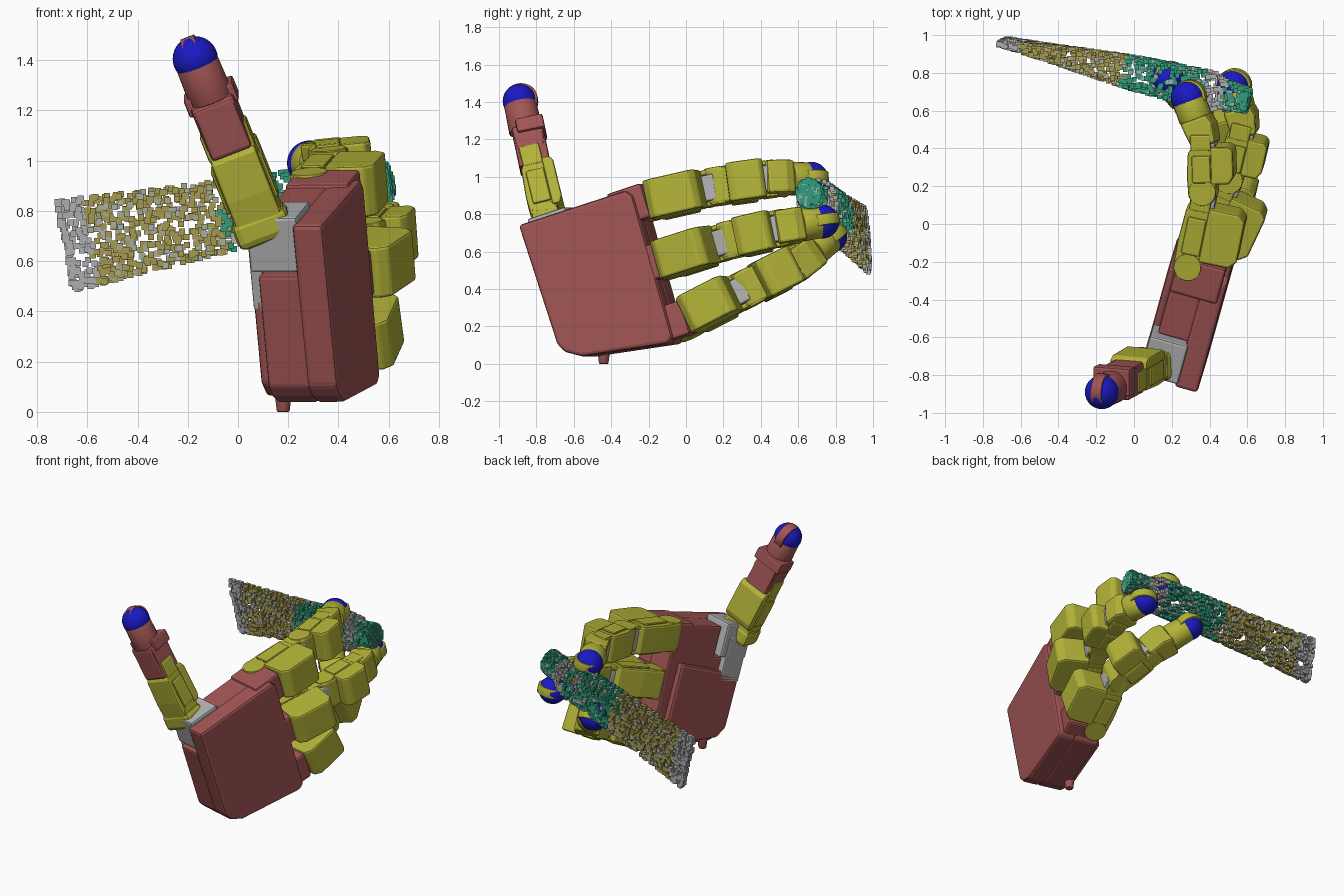
import bpy, bmesh, math, random
from mathutils import Vector as V, Matrix

if "Cube" in bpy.data.objects:
    bpy.data.objects.remove(bpy.data.objects["Cube"])
random.seed(4)


def material(name, rgb):
    m = bpy.data.materials.new(name)
    m.diffuse_color = (*rgb, 1)
    m.use_nodes = True
    m.node_tree.nodes["Principled BSDF"].inputs["Base Color"].default_value = m.diffuse_color
    return m


RED = material("red", (0.36, 0.09, 0.09))
YELLOW = material("yellow", (0.45, 0.45, 0.04))
GREY = material("grey", (0.45, 0.45, 0.45))
BLUE = material("blue", (0.01, 0.01, 0.55))


def frame(p, q, hint):
    """Local z runs p to q, y follows hint, x is the palm side."""
    z = (V(q) - V(p)).normalized()
    h = V(hint)
    y = (h - z * h.dot(z)).normalized()
    x = y.cross(z)
    m = Matrix((x, y, z)).transposed().to_4x4()
    m.translation = V(p)
    return m


def finish(name, bm, mat, m=None, bevel=0.0):
    bmesh.ops.recalc_face_normals(bm, faces=bm.faces[:])
    me = bpy.data.meshes.new(name)
    bm.to_mesh(me)
    bm.free()
    me.materials.append(mat)
    ob = bpy.data.objects.new(name, me)
    bpy.context.collection.objects.link(ob)
    if m is not None:
        ob.matrix_world = m
    if bevel:
        b = ob.modifiers.new("bevel", 'BEVEL')
        b.width, b.segments, b.limit_method = bevel, 2, 'ANGLE'
    return ob


def prism(name, profile, depth, axis, mat, m, bevel=0.012):
    """Extrude a profile along local y (profile x,z) or x (profile y,z)."""
    bm = bmesh.new()
    lo, hi = depth
    place = (lambda a, b, d: (a, d, b)) if axis == 'Y' else (lambda a, b, d: (d, a, b))
    f = bm.faces.new([bm.verts.new(place(a, b, lo)) for a, b in profile])
    r = bmesh.ops.extrude_face_region(bm, geom=[f])
    vs = [v for v in r['geom'] if isinstance(v, bmesh.types.BMVert)]
    bmesh.ops.translate(bm, verts=vs, vec=place(0, 0, hi - lo))
    return finish(name, bm, mat, m, bevel)


def box(name, c, s, mat, m, bevel=0.01):
    x, z = s[0] / 2, s[2] / 2
    prof = [(c[0] - x, c[2] - z), (c[0] + x, c[2] - z), (c[0] + x, c[2] + z), (c[0] - x, c[2] + z)]
    prism(name, prof, (c[1] - s[1] / 2, c[1] + s[1] / 2), 'Y', mat, m, bevel)


def disc(name, c, r, length, mat, m, axis='Y', r2=None):
    bm = bmesh.new()
    rot = Matrix.Rotation(math.pi / 2, 4, 'X') if axis == 'Y' else Matrix()
    bmesh.ops.create_cone(bm, cap_ends=True, segments=28, radius1=r, radius2=r2 or r,
                          depth=length, matrix=Matrix.Translation(c) @ rot)
    for f in bm.faces:
        f.smooth = len(f.verts) == 4
    finish(name, bm, mat, m, 0.004)


def ball(name, p, r):
    bm = bmesh.new()
    bmesh.ops.create_uvsphere(bm, u_segments=28, v_segments=16, radius=r)
    for f in bm.faces:
        f.smooth = True
    finish(name, bm, BLUE, Matrix.Translation(p))


def motor_link(name, p, q, hint, bulk, mat=YELLOW):
    """Link with rounded knuckles and a motor housing on its back."""
    m = frame(p, q, hint)
    L = (V(q) - V(p)).length
    prism(name, [(.05, -.07), (.075, -.02), (.08, L * .3), (.07, L * .72), (.05, L * .8), (-.06, L * .8),
                 (-.08, L * .25), (-.07, -.03), (-.04, -.07)], (-.095, .095), 'Y', mat, m)
    prism(name + "_housing", [(-.05, .04), (-.05, L * .82), (-bulk * .85, L * .82), (-bulk, L * .74),
                              (-bulk, .08), (-bulk * .85, .04)], (-.105, .105), 'Y', mat, m, .012)
    # fork arms, side covers and the grey bracket at the far joint
    for s in (-1, 1):
        box(name + "_fork", (0, s * .085, L * .9), (.11, .028, L * .3), mat, m)
        box(name + "_cover", (0, s * .1, L * .42), (.10, .02, L * .5), mat, m)
    box(name + "_bracket", (-.01, 0, L * .88), (.13, .14, L * .2), GREY, m)
    disc(name + "_pivot", (0, 0, 0), .072, .2, mat, m)


def tip_link(name, p, q, hint, mat):
    m = frame(p, q, hint)
    L = (V(q) - V(p)).length
    prism(name, [(.06, -.06), (.075, L * .45), (-.075, L * .45), (-.09, L * .2), (-.07, -.06)],
          (-.09, .09), 'Y', mat, m, .015)
    disc(name + "_collar", (0, 0, L * .68), .09, L * .5, mat, m, 'Z', .087)
    ball(name + "_ball", q, .09)
    disc(name + "_strap", (-.008, 0, L), .091, .06, mat, m)


# palm frame
O = V((.29, -.22, .51))
UP = V((-.09, -.3, .945)).normalized()
P = frame(O, O + V((.25, .9, .3)), UP)
FWD = P.to_3x3() @ V((0, 0, 1))

# palm: tapered back slab, front half notched at the wrist for the thumb motor
prism("palm_back", [(.415, -.54), (.41, .08), (.37, .11), (-.42, .09), (-.44, .05), (-.36, -.42),
                    (-.31, -.5), (-.26, -.53)], (-.226, -.10), 'X', RED, P, .018)
prism("palm_front", [(.20, -.53), (.20, -.28), (.41, -.28), (.41, .08), (.37, .11), (-.42, .09), (-.44, .05),
                     (-.36, -.42), (-.31, -.5), (-.26, -.53)], (-.11, .06), 'X', RED, P, .012)
prism("palm_pad", [(.10, -.5), (.16, .02), (-.40, .02), (-.33, -.44), (-.26, -.5)],
      (.05, .10), 'X', RED, P, .02)
disc("cable_plug", (.18, -.44, .06), .025, .12, RED, None, 'Z', .04)

# fingers as joint paths: knuckle, middle joint, end joint, ball centre; then housing depths
fingers = {
    "index": ([(.29, -.21, .86), (.37, .18, .95), (.36, .47, .99), (.285, .67, .99)], .25, .17),
    "middle": ([(.34, -.11, .55), (.51, .25, .665), (.575, .53, .73), (.525, .73, .76)], .26, .16),
    "ring": ([(.35, 0, .235), (.43, .34, .41), (.33, .60, .54), (.18, .77, .68)], .25, .18),
}
for name, ((a, b, c, d), low, high) in fingers.items():
    base = V(a) - FWD * .14
    box(name + "_base", (-.07, 0, .09), (.26, .19, .2), RED, frame(base, V(a), UP), .015)
    motor_link(name + "_lower", a, b, UP, low)
    motor_link(name + "_upper", b, c, UP, high)
    tip_link(name + "_tip", c, d, UP, YELLOW)

# thumb
T0, T1, T2, T3 = (.14, -.72, .63), (.085, -.745, .77), (-.055, -.83, 1.12), (-.17, -.89, 1.405)
HX = (1, 0, 0)
box("thumb_base", (-.01, .325, -.405), (.21, .23, .22), GREY, P, .012)
box("thumb_base_plate", (.075, .2, -.42), (.05, .3, .16), GREY, P, .008)
box("thumb_swivel", (0, 0, .12), (.16, .23, .12), YELLOW, frame(T0, T1, HX), .03)
motor_link("thumb_lower", T1, T2, HX, .11)
box("thumb_upper", (-.01, 0, .02), (.17, .17, .22), RED, frame(T2, T3, HX), .015)
box("thumb_upper_flange", (-.03, 0, .14), (.15, .21, .08), RED, frame(T2, T3, HX), .012)
tip_link("thumb_tip", T2, T3, HX, RED)

# held squeeze tube: a scan made of tiny cubes, flat at one end, round at the other
sections = [(0, (-.69, .965, .66), .18, .012), (.52, (0, .80, .79), .135, .085),
            (.84, (.42, .70, .87), .115, .10), (.87, (.46, .69, .88), .075, .075),
            (1, (.60, .655, .915), .07, .06)]
tints = {"grey": (.42, .42, .42), "olive": (.38, .32, .08), "green": (.03, .34, .20), "sage": (.36, .42, .26)}
clouds = {k: bmesh.new() for k in tints}
H = V((-.19, -.07, .98)).normalized()
T = (V((1.29, -.31, .25)).normalized()).cross(H).normalized()


def tube_point(s, ang, fill=1.0):
    for (s0, c0, h0, t0), (s1, c1, h1, t1) in zip(sections, sections[1:]):
        if s <= s1:
            k = (s - s0) / (s1 - s0)
            return (V(c0).lerp(V(c1), k) + H * fill * math.sin(ang) * (h0 + (h1 - h0) * k)
                    + T * fill * math.cos(ang) * (t0 + (t1 - t0) * k))


for i in range(1600):
    s = random.random()
    ang = random.uniform(0, 2 * math.pi)
    if s < .6 and random.random() < .6:          # even spread on the flat sides
        ang = math.asin(random.uniform(-1, 1)) + random.choice((0, math.pi))
    fill = 1.0
    if i % 14 == 0:                              # end cap and crimped edge
        s, fill = 1.0, math.sqrt(random.random())
    elif i % 30 == 1:
        s = random.uniform(0, .02)
    pt = tube_point(s, ang, fill)
    r = random.random()
    if s < .08 or .80 < s < .89:
        key = "grey"
    elif s < .48:
        key = "olive" if r < .72 else ("sage" if r < .9 else "grey")
    else:
        key = "green" if r < .85 else "grey"
    bmesh.ops.create_cube(clouds[key], size=.024, matrix=Matrix.Translation(pt))
for k, bm in clouds.items():
    finish("tube_points_" + k, bm, material("tube_" + k, tints[k]))
